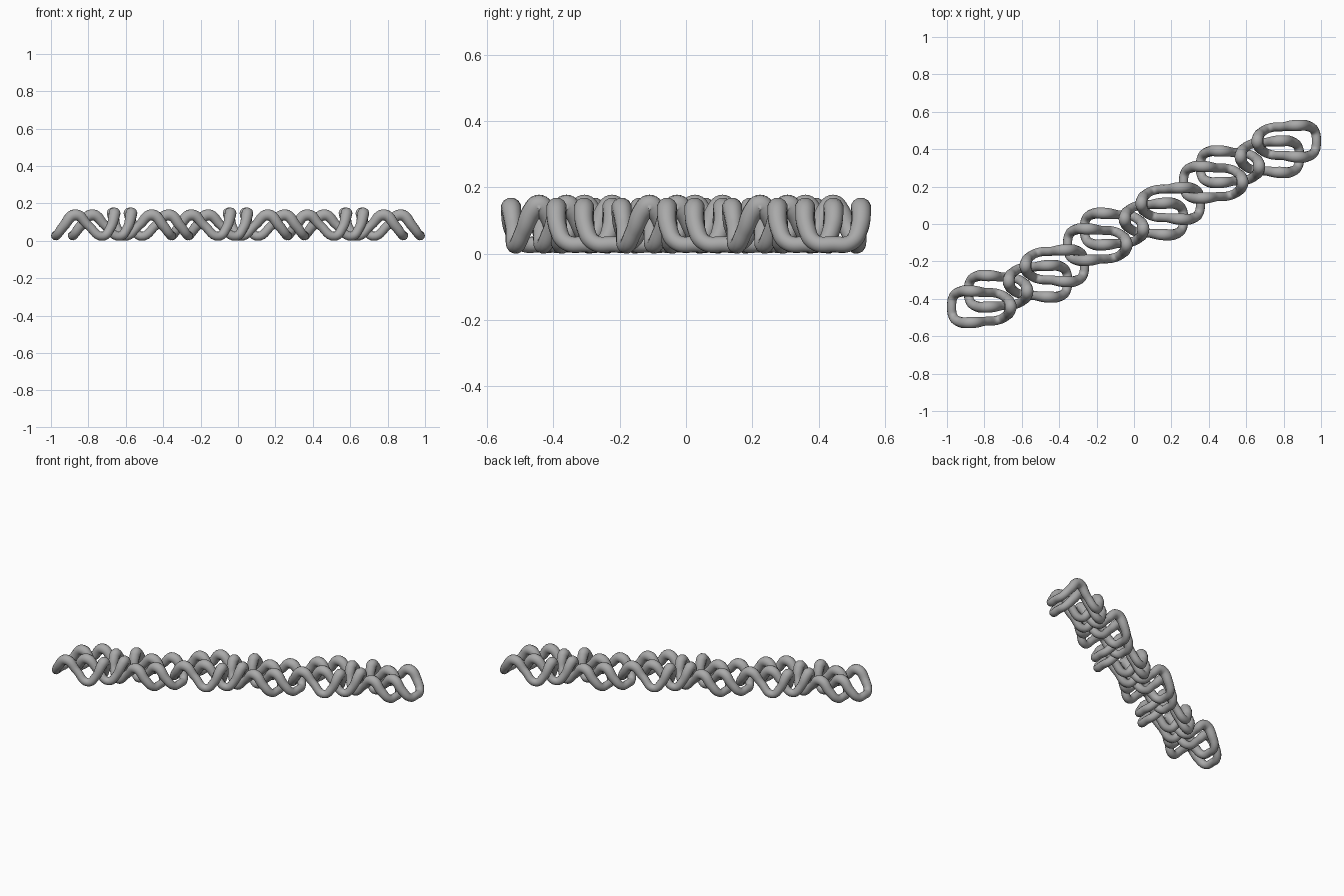
import bpy
import math
from mathutils import Matrix, Vector

if "Cube" in bpy.data.objects:
    bpy.data.objects.remove(bpy.data.objects["Cube"])

# One colour for the whole chain
metal = bpy.data.materials.new("grey_metal")
metal.diffuse_color = (0.40, 0.40, 0.40, 1.0)
metal.use_nodes = True
metal.node_tree.nodes["Principled BSDF"].inputs["Base Color"].default_value = metal.diffuse_color

# Half outline of one link: wide low end, side peak, low dip, narrow raised hook
# (x from chain-unit centre, y from link axis, height, tube radius factor)
HALF = [
    (-0.355, 0.000, 0.030, 1.00),
    (-0.347, 0.052, 0.034, 1.00),
    (-0.312, 0.080, 0.080, 1.12),
    (-0.250, 0.084, 0.140, 1.28),
    (-0.180, 0.077, 0.083, 1.00),
    (-0.105, 0.070, 0.026, 1.00),
    (-0.062, 0.047, 0.070, 1.05),
    (-0.043, 0.019, 0.132, 1.25),
    (-0.040, 0.000, 0.148, 1.30),
]
TUBE = 0.0245


def make_link_mesh():
    """Closed round tube swept along the folded link outline."""
    points = HALF + [(x, -y, z, r) for x, y, z, r in reversed(HALF[1:-1])]
    curve = bpy.data.curves.new("link_path", 'CURVE')
    curve.dimensions = '3D'
    curve.bevel_depth = TUBE
    curve.bevel_resolution = 4
    curve.resolution_u = 7
    spline = curve.splines.new('BEZIER')
    spline.bezier_points.add(len(points) - 1)
    spline.use_cyclic_u = True
    for bp, (x, y, z, r) in zip(spline.bezier_points, points):
        bp.co = (x, y, z)
        bp.radius = r
        bp.handle_left_type = bp.handle_right_type = 'AUTO'
    obj = bpy.data.objects.new("link_path", curve)
    bpy.context.collection.objects.link(obj)
    bpy.context.view_layer.update()
    evaluated = obj.evaluated_get(bpy.context.evaluated_depsgraph_get())
    mesh = bpy.data.meshes.new_from_object(evaluated)
    bpy.data.objects.remove(obj)
    # Rest the link on the ground
    low = min(v.co.z for v in mesh.vertices)
    mesh.transform(Matrix.Translation((0, 0, -low)))
    for poly in mesh.polygons:
        poly.use_smooth = True
    mesh.materials.clear()
    mesh.materials.append(metal)
    return mesh


link_mesh = make_link_mesh()

# Three repeats; each has two nested links and their half-turn partners
STEP = Vector((0.62, 0.333, 0))
OFFSETS = {"outer_link": Vector((0, -0.11, 0)), "inner_link": Vector((0.09, -0.027, 0))}
for unit in (-1, 0, 1):
    for name, offset in OFFSETS.items():
        for side, angle in (("left", 0), ("right", math.pi)):
            link = bpy.data.objects.new(f"{name}_{side}_{unit + 2}", link_mesh)
            link.matrix_world = (Matrix.Translation(STEP * unit)
                                 @ Matrix.Rotation(angle, 4, 'Z')
                                 @ Matrix.Translation(offset))
            bpy.context.collection.objects.link(link)
